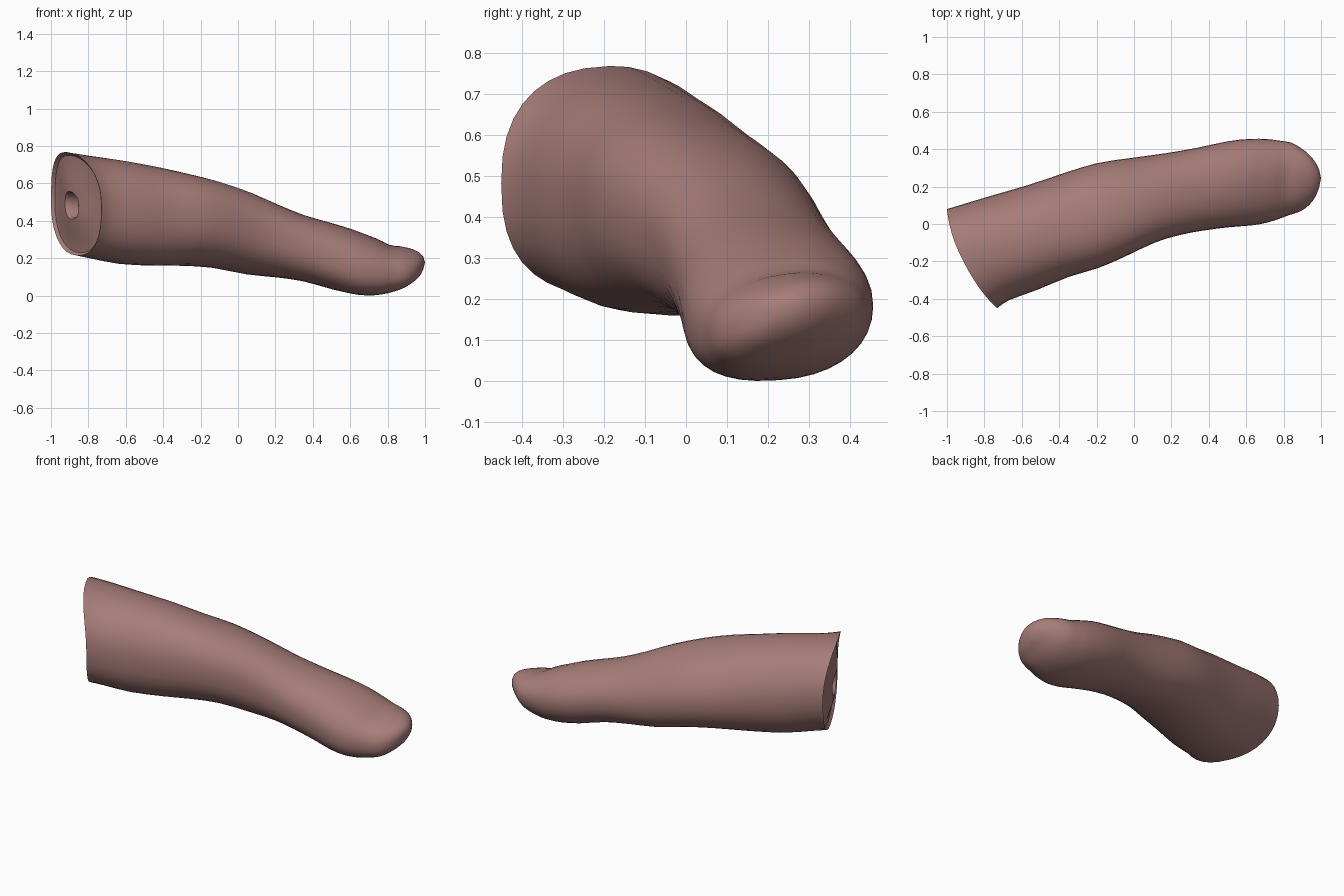
import bpy, bmesh, math
from mathutils import Vector

if "Cube" in bpy.data.objects:
    bpy.data.objects.remove(bpy.data.objects["Cube"])

SIDES = 36

skin = bpy.data.materials.new("dusky_skin")
skin.diffuse_color = (0.385, 0.205, 0.19, 1)
skin.use_nodes = True
skin.node_tree.nodes["Principled BSDF"].inputs["Base Color"].default_value = skin.diffuse_color

# Cross-sections: back edge (x, y), front edge (x, y), z low, z high, tilt
RINGS = [
    (-1.00, .08, -.73, -.45, .215, .768, .01),
    (-.90, .11, -.67, -.408, .198, .752, .01),
    (-.75, .155, -.52, -.353, .170, .725, .00),
    (-.56, .21, -.35, -.283, .16, .69, -.01),
    (-.38, .27, -.19, -.235, .16, .65, -.025),
    (-.20, .325, -.05, -.175, .15, .61, -.03),
    (0.00, .355, .11, -.10, .115, .55, -.03),
    (.18, .38, .24, -.06, .098, .485, -.02),
    (.34, .408, .37, -.035, .075, .43, -.005),
    (.50, .442, .50, -.018, .035, .388, .00),
    (.62, .455, .60, -.01, .01, .355, .01),
    (.71, .454, .68, 0.0, .002, .322, .015),
    (.78, .445, .76, .022, .008, .295, .02),
    (.84, .435, .83, .048, .024, .274, .025),
    (.89, .408, .89, .068, .046, .260, .03),
    (.935, .372, .935, .10, .075, .248, .03),
    (.97, .33, .97, .145, .105, .230, .02),
    (.99, .29, .99, .195, .14, .210, .01),
]


def power(v, p):
    return math.copysign(abs(v) ** p, v)


def smooth_rings(rings):
    """Insert one Catmull-Rom section between each neighbouring pair."""
    out = []
    n = len(rings)
    for i in range(n - 1):
        quad = [rings[min(max(i + k, 0), n - 1)] for k in (-1, 0, 1, 2)]
        out += [rings[i], tuple((9 * (b + c) - a - d) / 16 for a, b, c, d in zip(*quad))]
    return out + [rings[-1]]


def section(r):
    """Tilted oval through the four given extremes, squarer on the front side."""
    xa, ya, xb, yb, z0, z1, tilt = r
    cx, cy, cz = (xa + xb) / 2, (ya + yb) / 2, (z0 + z1) / 2
    rz = math.sqrt(((z1 - z0) / 2) ** 2 - tilt ** 2)
    near_cut = max(0, 1 - (cx + .865) / .25)
    pts = []
    for i in range(SIDES):
        a = 2 * math.pi * i / SIDES
        c, s = math.cos(a), math.sin(a)
        if c < 0:
            p = .9 - .08 * near_cut if s > 0 else .8
        else:
            p = 1.0 if s > 0 else .92
        c, s = power(c, p), power(s, p)
        z = cz + rz * s + tilt * c
        # shallow step where the nail meets its fold
        if s > 0:
            z -= .012 * s * s * math.exp(-((cx - .81) / .04) ** 2) * (1 - .6 * c * c)
        # the upper part of the cut rim leans outward
        bow = -.055 * max(s, 0) ** 2 * near_cut
        pts.append(Vector((cx + (xa - xb) / 2 * c + bow, cy + (ya - yb) / 2 * c, z)))
    return pts


def loft(rings, end):
    bm = bmesh.new()
    loops = [[bm.verts.new(p) for p in ring] for ring in rings]
    for a, b in zip(loops, loops[1:]):
        for i in range(SIDES):
            j = (i + 1) % SIDES
            bm.faces.new((a[i], a[j], b[j], b[i]))
    tip = bm.verts.new(end)
    for i in range(SIDES):
        bm.faces.new((loops[-1][i], loops[-1][(i + 1) % SIDES], tip))
    return bm


def finish(bm, name, outward, angle):
    # orient the open shell so its closing fan faces the given way
    bm.normal_update()
    bm.faces.ensure_lookup_table()
    if bm.faces[-1].normal.dot(outward) < 0:
        bmesh.ops.reverse_faces(bm, faces=bm.faces[:])
    me = bpy.data.meshes.new(name)
    bm.to_mesh(me)
    bm.free()
    ob = bpy.data.objects.new(name, me)
    bpy.context.collection.objects.link(ob)
    me.materials.append(skin)
    bpy.ops.object.select_all(action='DESELECT')
    ob.select_set(True)
    bpy.context.view_layer.objects.active = ob
    bpy.ops.object.shade_smooth_by_angle(angle=math.radians(angle))


# Finger body, closed at the fingertip
body = [section(r) for r in smooth_rings(RINGS)]
finish(loft(body, (1.0, .245, .178)), "finger", Vector((1, 0, 0)), 60)

# Cut end: rim, slightly sunken band, raised middle, round hole with a small core
rim = body[0]
centre = Vector((-.872, -.185, .48))
inward = Vector((.89, .45, 0))
CUT = [(1, 0), (.94, .015), (.8, .012), (.5, -.01), (.27, -.02),
       (.24, -.01), (.22, .07), (.12, .06), (.07, .03)]
cut = [[centre + (p - centre) * s + inward * d for p in rim] for s, d in CUT]
finish(loft(cut, centre + inward * .02), "cut_end", -inward, 40)
